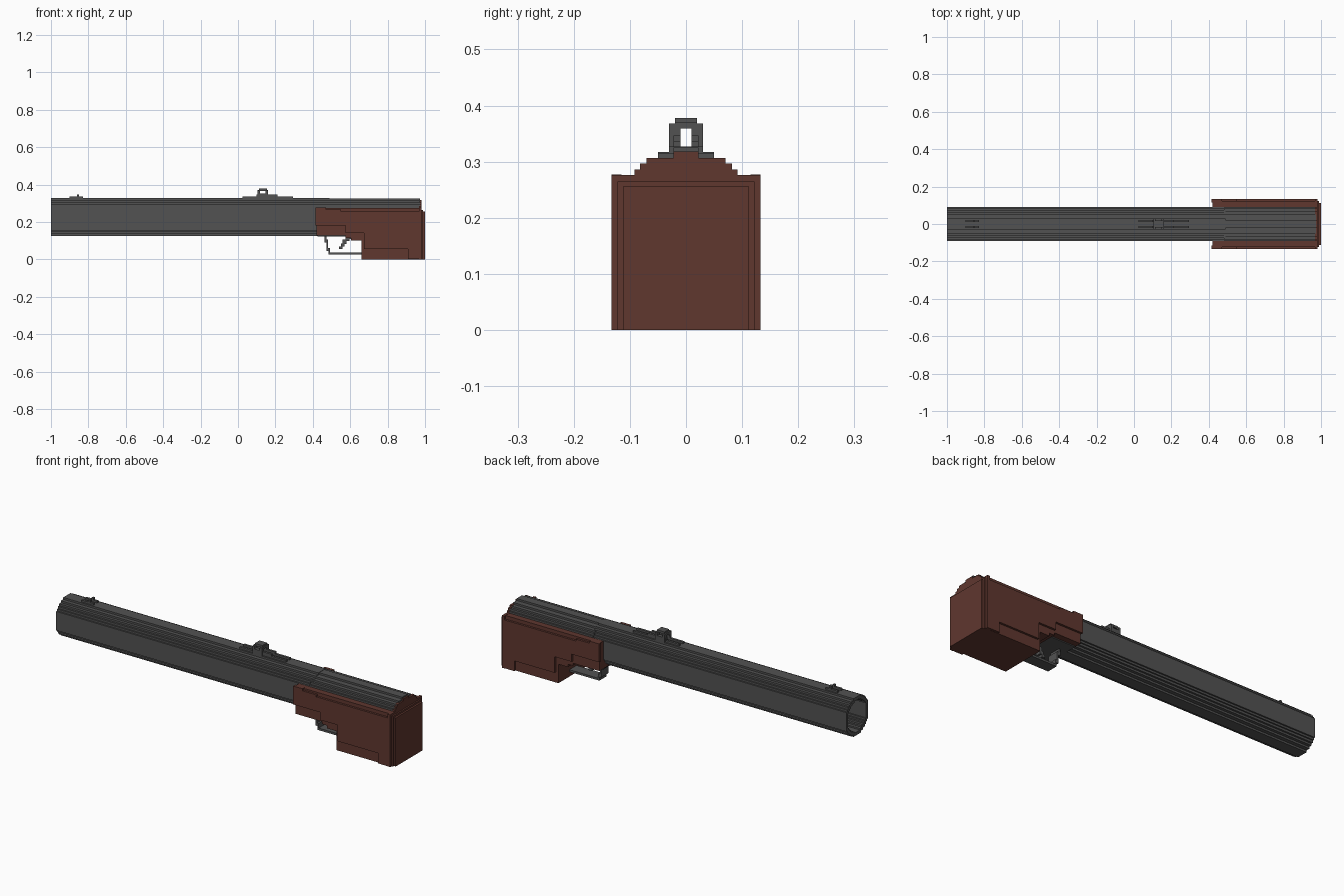
import bpy, bmesh
from mathutils import Vector

if "Cube" in bpy.data.objects:
    bpy.data.objects.remove(bpy.data.objects["Cube"])


def material(name, rgb):
    m = bpy.data.materials.new(name)
    m.diffuse_color = (*rgb, 1)
    m.use_nodes = True
    m.node_tree.nodes["Principled BSDF"].inputs["Base Color"].default_value = m.diffuse_color
    return m


STEEL = material("dark steel", (0.085, 0.085, 0.085))
WOOD = material("red brown wood", (0.115, 0.038, 0.028))


def finish(name, bm, mat):
    bmesh.ops.recalc_face_normals(bm, faces=bm.faces)
    me = bpy.data.meshes.new(name)
    bm.to_mesh(me)
    bm.free()
    me.materials.append(mat)
    ob = bpy.data.objects.new(name, me)
    bpy.context.collection.objects.link(ob)
    return ob


def prism(name, pts, axis, lo, hi, mat):
    """Extrude a profile: axis 'y' takes (x, z) points, axis 'x' takes (y, z)."""
    bm = bmesh.new()
    place = (lambda a, b: (a, lo, b)) if axis == 'y' else (lambda a, b: (lo, a, b))
    f = bm.faces.new([bm.verts.new(place(a, b)) for a, b in pts])
    ext = bmesh.ops.extrude_face_region(bm, geom=[f])
    shift = Vector((0, hi - lo, 0)) if axis == 'y' else Vector((hi - lo, 0, 0))
    bmesh.ops.translate(bm, vec=shift, verts=[v for v in ext['geom'] if isinstance(v, bmesh.types.BMVert)])
    return finish(name, bm, mat)


def box(name, x0, x1, y0, y1, z0, z1, mat):
    return prism(name, [(x0, z0), (x1, z0), (x1, z1), (x0, z1)], 'y', y0, y1, mat)


def stairs(steps):
    """Turn (half width, height) pairs into stair corners, widest and lowest first."""
    out = []
    for i, (w, h) in enumerate(steps):
        if i:
            out.append((w, steps[i - 1][1]))
        out.append((w, h))
    return out


# Barrel: stepped round tube with an open bore at the muzzle
CZ = 0.226


def ring(steps):
    q = stairs(steps)
    top = q + [(-y, z) for y, z in reversed(q)]
    return [(y, CZ + z) for y, z in top] + [(y, CZ - z) for y, z in
                                           [(-y, z) for y, z in q] + list(reversed(q))]


outer = ring([(.09, .05), (.082, .06), (.075, .071), (.065, .081), (.05, .091), (.03, .101)])
inner = ring([(.075, .04), (.068, .05), (.06, .058), (.05, .068), (.038, .076), (.022, .084)])
bm = bmesh.new()
loops = [[bm.verts.new((x, y, z)) for y, z in prof]
         for x, prof in ((.49, outer), (-1, outer), (-1, inner), (.41, inner))]
n = len(outer)
for a, b in zip(loops, loops[1:]):
    for i in range(n):
        bm.faces.new((a[i], a[(i + 1) % n], b[(i + 1) % n], b[i]))
bm.faces.new(loops[0])
bm.faces.new(loops[-1])
finish("barrel", bm, STEEL)

# Breech: lower, narrower continuation above the stock
half = stairs([(.09, .284), (.082, .295), (.07, .305), (.05, .315), (.022, .325)])
prism("breech", [(.09, .2)] + half + [(-y, z) for y, z in reversed(half)] + [(-.09, .2)],
      'x', .48, .974, STEEL)

# Stock core
prism("stock", [(.42, .275), (.97, .275), (.97, 0), (.66, 0), (.66, .10), (.605, .10),
                (.605, .115), (.575, .115), (.575, .128), (.42, .128)], 'y', -.122, .122, WOOD)

# Raised side panels
panel = [(.415, .277), (.47, .277), (.47, .266), (.55, .266), (.55, .256), (.974, .256), (.974, .001),
         (.91, .001), (.91, .055), (.675, .055), (.675, .14), (.575, .14), (.575, .18), (.415, .18)]
for side, y0, y1 in (("front", -.133, -.115), ("back", .115, .133)):
    prism(side + "_stock_panel", panel, 'y', y0, y1, WOOD)

# Butt plates: the first follows the breech steps
half = stairs([(.133, .276), (.092, .286), (.082, .297), (.07, .307), (.022, .318)])
prism("butt_plate", [(.133, 0)] + half + [(-y, z) for y, z in reversed(half)] + [(-.133, 0)],
      'x', .968, .982, WOOD)
box("butt_middle", .98, .99, -.122, .122, 0, .265, WOOD)
box("butt_pad", .985, 1, -.112, .112, 0, .256, WOOD)

# Receiver floor between the stock sides
box("receiver_floor", .425, .60, -.09, .09, .123, .15, STEEL)

# Trigger guard and trigger, stepped strips
prism("trigger_guard", [(.462, .13), (.472, .13), (.472, .105), (.482, .105), (.482, .06), (.492, .06),
                        (.492, .036), (.665, .036), (.665, .025), (.485, .025), (.485, .045),
                        (.474, .045), (.474, .09), (.462, .09)], 'y', -.03, .03, STEEL)
prism("trigger", [(.575, .13), (.62, .13), (.62, .108), (.595, .108), (.595, .098), (.58, .098),
                  (.58, .083), (.57, .083), (.57, .068), (.56, .068), (.56, .055), (.54, .055),
                  (.54, .07), (.55, .07), (.55, .085), (.558, .085), (.558, .105), (.575, .105)],
      'y', -.015, .015, STEEL)

# Sights: paired rails, an arched rear sight with side windows, a front bead
for s, y0, y1 in (("front", -.022, -.01), ("back", .01, .022)):
    box(s + "_rear_sight_rail", .025, .295, y0, y1, .32, .337, STEEL)
    box(s + "_rear_sight_step", .10, .21, y0, y1, .33, .347, STEEL)
    box(s + "_front_sight_rail", -.90, -.83, y0, y1, .32, .337, STEEL)
    box(s + "_front_sight_bead", -.862, -.85, y0, y1, .33, .348, STEEL)
    w0, w1 = (-.03, -.01) if y0 < 0 else (.01, .03)
    box(s + "_sight_wall", .105, .16, w0, w1, .316, .353, STEEL)
    for j, x in enumerate((.105, .148)):
        box(f"{s}_sight_post_{j}", x, x + .012, w0, w1, .35, .368, STEEL)
box("sight_roof", .112, .156, -.02, .02, .366, .378, STEEL)
for j, x in enumerate((.105, .148)):
    box(f"sight_crossbar_{j}", x, x + .012, -.02, .02, .359, .37, STEEL)
